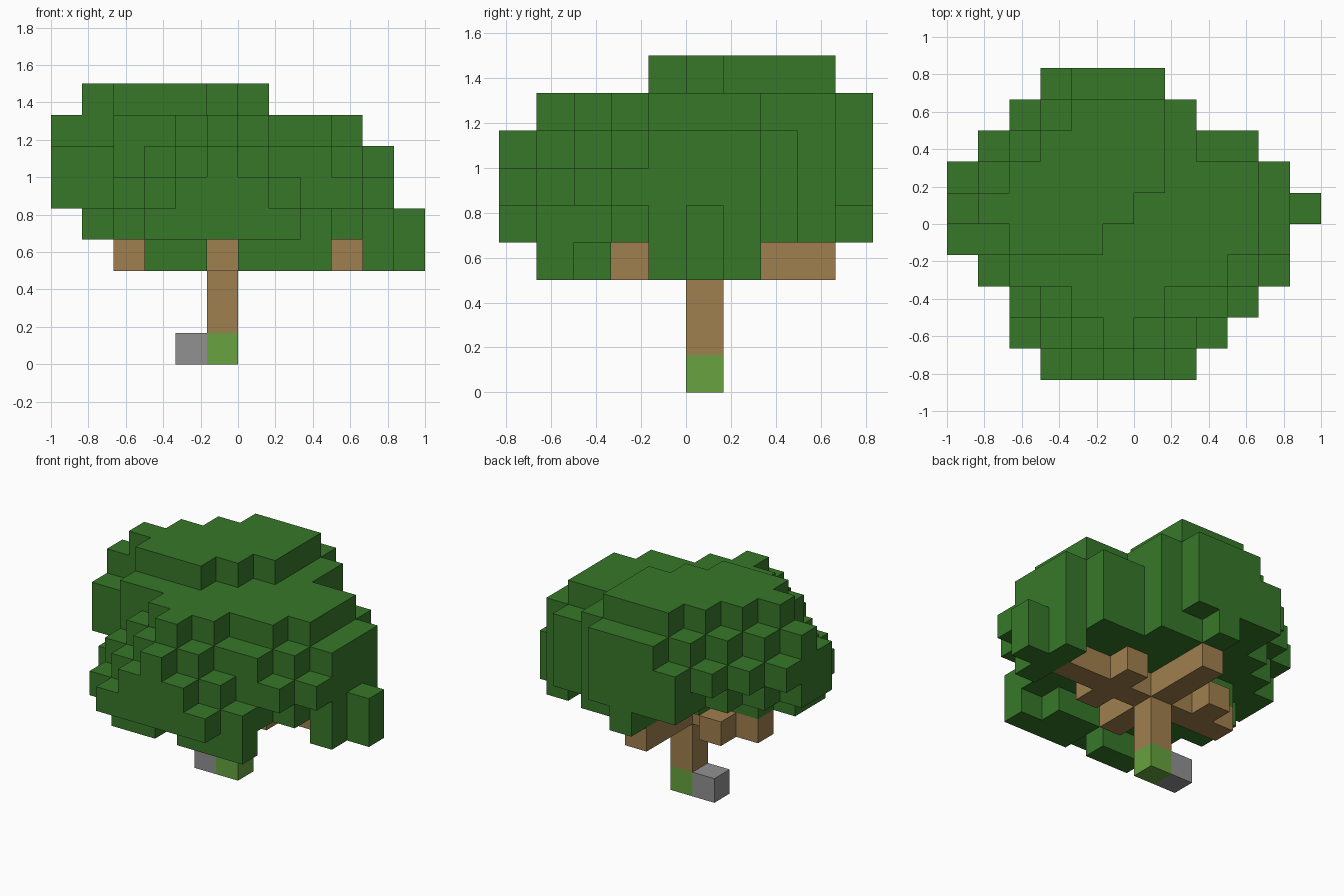
import bpy
import bmesh
import math
from mathutils import Vector

cube = bpy.data.objects.get("Cube")
if cube:
    bpy.data.objects.remove(cube)

UNIT = 1 / 6  # edge length of one block
AXES = [Vector(a) for a in ((1, 0, 0), (0, 1, 0), (0, 0, 1))]


def make_material(name, colour):
    mat = bpy.data.materials.new(name)
    mat.use_nodes = True
    rgba = (*colour, 1)
    mat.diffuse_color = rgba
    mat.node_tree.nodes["Principled BSDF"].inputs["Base Color"].default_value = rgba
    return mat


def layer(level, first_row, spans):
    """Blocks of one level: each span is the first and last column of a row."""
    return {(x, first_row + n, level)
            for n, (start, end) in enumerate(spans)
            for x in range(start, end + 1)}


def box(xs, ys, zs):
    return {(x, y, z) for x in range(xs[0], xs[1] + 1)
            for y in range(ys[0], ys[1] + 1)
            for z in range(zs[0], zs[1] + 1)}


def build(name, cells, occupied, mat):
    """Outer skin of a group of blocks, skipping faces hidden by neighbours."""
    bm = bmesh.new()
    for cell in sorted(cells):
        centre = Vector(cell) + Vector((.5, .5, .5))
        for a in range(3):
            for sign in (1, -1):
                normal = AXES[a] * sign
                if tuple(int(v) for v in Vector(cell) + normal) in occupied:
                    continue
                u = AXES[(a + 1) % 3] / 2
                v = AXES[(a + 2) % 3] / 2 * sign
                mid = centre + normal / 2
                corners = (mid - u - v, mid + u - v, mid + u + v, mid - u + v)
                bm.faces.new([bm.verts.new(c * UNIT) for c in corners])
    bmesh.ops.remove_doubles(bm, verts=bm.verts, dist=UNIT / 100)
    bmesh.ops.dissolve_limit(bm, angle_limit=math.radians(1),
                             verts=bm.verts, edges=bm.edges)
    mesh = bpy.data.meshes.new(name)
    bm.to_mesh(mesh)
    bm.free()
    mesh.materials.append(mat)
    bpy.context.collection.objects.link(bpy.data.objects.new(name, mesh))


leaf = make_material("leaf green", (.038, .187, .022))
bark = make_material("bark brown", (.35, .215, .077))
moss = make_material("moss green", (.135, .36, .05))
stone_grey = make_material("stone grey", (.285, .285, .285))

# Crown, level by level from the underside to the top
lower = layer(4, -5, [(-3, 1), (-4, 2), (-4, 2), (-5, 3), (-5, 4),
                      (-4, 4), (-2, 4), (-1, 3), (-1, 1), (-1, -1)])
middle = layer(5, -5, [(-2, 0), (-3, 1), (-4, 3), (-4, 4), (-6, 4),
                       (-6, 4), (-5, 4), (-4, 3), (-3, 1), (-3, 0)])
upper = layer(6, -5, [(-1, -1), (-2, 0), (-3, 2), (-4, 3), (-6, 4),
                      (-6, 4), (-6, 4), (-5, 3), (-4, 1), (-3, 0)])
shoulder = layer(7, -4, [(-1, -1), (-2, 0), (-4, 2), (-4, 3), (-6, 3),
                         (-5, 3), (-4, 1), (-3, 1), (-2, 0)])
top = layer(8, -1, [(-4, -2), (-5, -1), (-4, 0), (-3, 0), (-2, 0)])

# Leaf clumps hanging below the crown
hanging = (box((-3, -2), (-4, -4), (3, 3)) | box((0, 2), (-4, -4), (3, 3))
           | box((0, 1), (-3, -3), (3, 3))
           | box((4, 4), (-1, 1), (3, 3)) | box((5, 5), (0, 0), (3, 4)))

# Trunk and spreading branches
trunk = box((-1, -1), (0, 0), (1, 3))
branches = (box((0, 3), (0, 0), (3, 3)) | box((-4, -2), (0, 0), (3, 3))
            | box((-1, -1), (1, 3), (3, 3)) | box((-1, -1), (-2, -1), (3, 3))
            | {(1, 1, 3), (1, -1, 3), (-3, 1, 3)})

parts = [
    ("crown", lower | middle | upper | shoulder | top, leaf),
    ("hanging_leaves", hanging, leaf),
    ("trunk", trunk, bark),
    ("branches", branches, bark),
    ("mossy_base", {(-1, 0, 0)}, moss),
    ("stone", {(-2, 0, 0)}, stone_grey),
]
occupied = set().union(*(cells for _, cells, _ in parts))
for name, cells, mat in parts:
    build(name, cells, occupied, mat)
